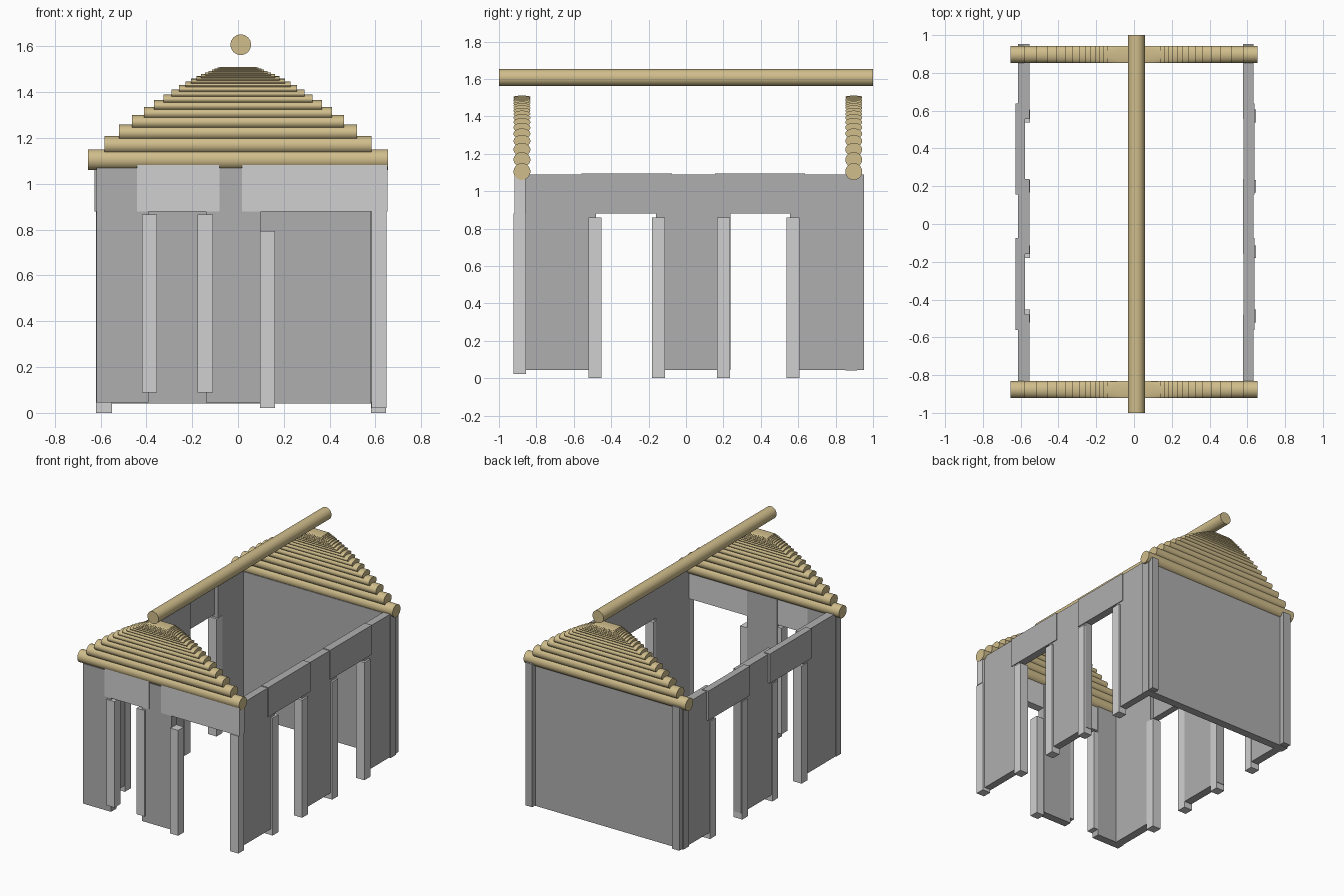
import bpy, math

if "Cube" in bpy.data.objects:
    bpy.data.objects.remove(bpy.data.objects["Cube"])


def material(name, rgb):
    m = bpy.data.materials.new(name)
    m.diffuse_color = (*rgb, 1)
    m.use_nodes = True
    m.node_tree.nodes["Principled BSDF"].inputs["Base Color"].default_value = m.diffuse_color
    return m


WALL = material("wall grey", (0.43, 0.43, 0.43))
POST = material("post light grey", (0.63, 0.63, 0.63))
WOOD = material("log tan", (0.63, 0.51, 0.26))


def box(name, x, y, z, mat):
    """Box from (min, max) ranges on each axis."""
    bpy.ops.mesh.primitive_cube_add(size=1, location=[(a + b) / 2 for a, b in (x, y, z)])
    o = bpy.context.object
    o.name = name
    o.scale = [b - a for a, b in (x, y, z)]
    bpy.ops.object.transform_apply(location=False, rotation=False, scale=True)
    o.data.materials.append(mat)


def log(name, centre, half_len, rotation, rz=0.045):
    """Horizontal log; rz is the vertical half thickness."""
    bpy.ops.mesh.primitive_cylinder_add(vertices=32, radius=0.045, depth=half_len * 2,
                                        location=centre, rotation=rotation)
    o = bpy.context.object
    o.name = name
    bpy.ops.object.transform_apply(location=False, rotation=True, scale=True)
    o.scale.z = rz / 0.045
    bpy.ops.object.transform_apply(location=False, rotation=False, scale=True)
    bpy.ops.object.shade_smooth_by_angle(angle=math.radians(30))
    o.data.materials.append(WOOD)


# ridge pole
log("ridge_pole", (0.012, 0, 1.607), 1.0, (math.pi / 2, 0, 0))

# gables: stacked logs that shrink towards the top
for side, y in (("front", -0.877), ("back", 0.897)):
    for k in range(19):
        s = 0.89 ** k
        z = 1.105 + 0.423 * (1 - 0.85 ** k)
        log(f"{side}_gable_log", (0, y, z), 0.655 * s, (0, math.pi / 2, 0), 0.045 * s)

# side walls: panels, lintels over the openings, and door posts
sides = (("left", (-0.613, -0.552), (-0.627, -0.577), (-0.619, -0.55)),
         ("right", (0.577, 0.632), (0.58, 0.638), (0.58, 0.646)))
for side, px, lx, sx in sides:
    for y in ((-0.87, -0.48), (-0.16, 0.238), (0.555, 0.953)):
        box(f"{side}_wall_panel", px, y, (0.045, 1.09), WALL)
    for y in ((-0.56, -0.075), (0.155, 0.637)):
        box(f"{side}_lintel", lx, y, (0.88, 1.095), WALL)
    for y in (-0.487, -0.147, 0.2, 0.572):
        box(f"{side}_post", sx, (y - 0.034, y + 0.034), (0, 0.86), POST)

# solid back wall
box("back_wall", (-0.62, 0.638), (0.853, 0.914), (0.04, 1.085), WALL)

# front wall: panels, lintels and posts
for x in ((-0.618, -0.39), (-0.14, 0.1)):
    box("front_wall_panel", x, (-0.91, -0.85), (0.045, 1.07), WALL)
for x in ((-0.44, -0.08), (0.018, 0.652)):
    box("front_lintel", x, (-0.916, -0.857), (0.88, 1.09), POST)
for x, z in ((-0.387, (0.09, 0.865)), (-0.143, (0.09, 0.865)),
             (0.128, (0.022, 0.793)), (0.615, (0.022, 0.88))):
    box("front_post", (x - 0.033, x + 0.033), (-0.922, -0.855), z, POST)
